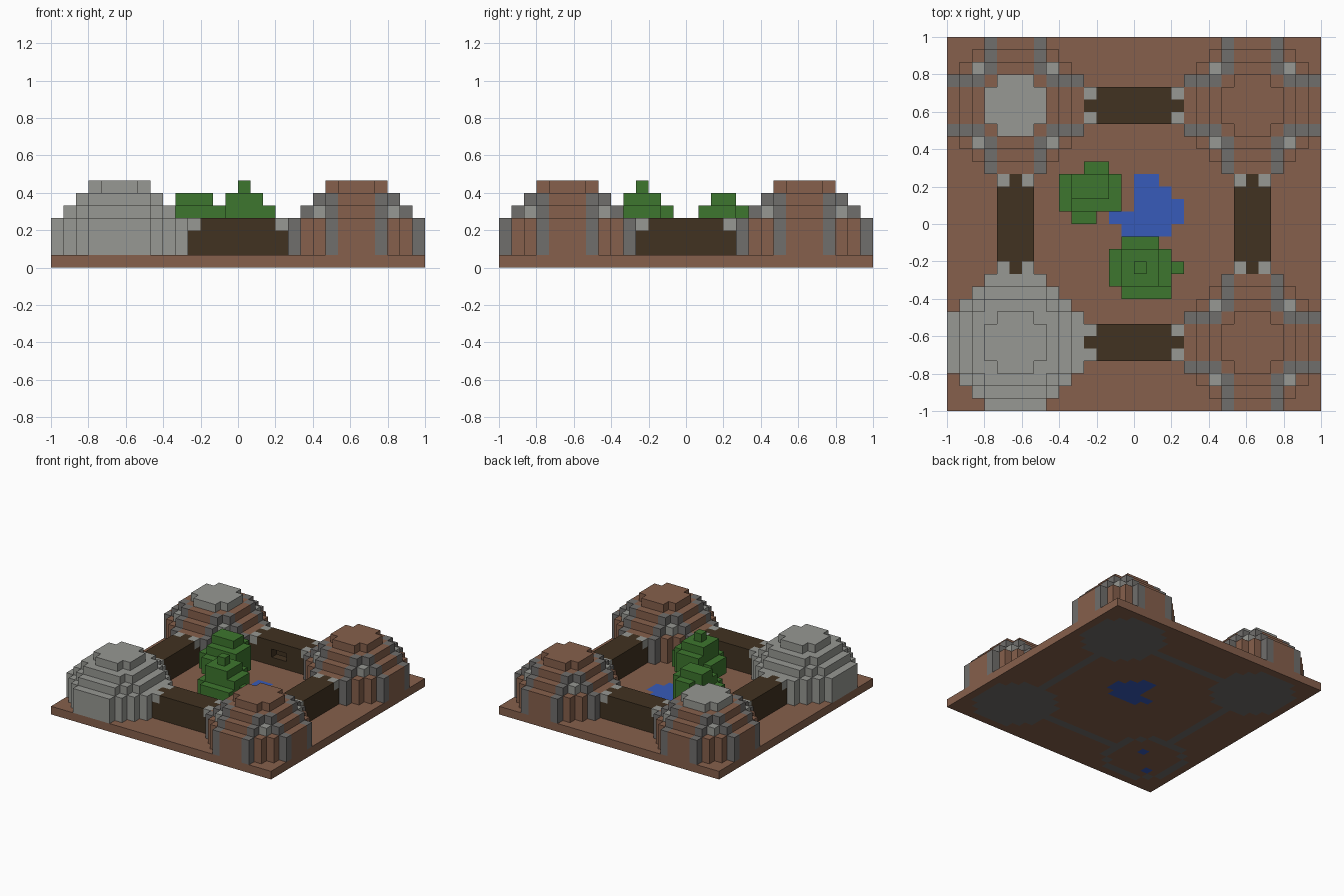
import bpy
import bmesh
from mathutils import Vector

cube = bpy.data.objects.get("Cube")
if cube:
    bpy.data.objects.remove(cube, do_unlink=True)

N = 30             # blocks along each side
U = 2 / N          # block size


def material(name, rgb):
    lin = [((c / 255 + 0.055) / 1.055) ** 2.4 for c in rgb] + [1]
    m = bpy.data.materials.new(name)
    m.use_nodes = True
    m.diffuse_color = lin
    m.node_tree.nodes["Principled BSDF"].inputs["Base Color"].default_value = lin
    return m


SOIL = material("brown soil", (134, 96, 76))
PALE = material("pale stone", (151, 152, 147))
STONE = material("grey stone", (112, 110, 108))
WOOD = material("dark wood", (65, 50, 33))
LEAF = material("green leaves", (61, 118, 46))
WATER = material("blue water", (55, 91, 186))


def build_blocks(name, cells):
    """Make one mesh from a {(x, y, z): material} map, with outer faces only."""
    bm = bmesh.new()
    corners, mats = {}, []

    def corner(p):
        key = tuple(round(c) for c in p)
        if key not in corners:
            corners[key] = bm.verts.new(((key[0] - N / 2) * U, (key[1] - N / 2) * U, key[2] * U))
        return corners[key]

    for cell, mat in cells.items():
        if mat not in mats:
            mats.append(mat)
        centre = Vector(cell) + Vector((0.5, 0.5, 0.5))
        for axis in range(3):
            for sign in (-1, 1):
                n = Vector((0, 0, 0))
                n[axis] = sign
                if tuple(round(c) for c in Vector(cell) + n) in cells:
                    continue
                a = Vector((0, 0, 0))
                a[(axis + 1) % 3] = 0.5
                b = n.cross(a)
                mid = centre + n / 2
                face = bm.faces.new([corner(p) for p in (mid - a - b, mid + a - b, mid + a + b, mid - a + b)])
                face.material_index = mats.index(mat)
    mesh = bpy.data.meshes.new(name)
    bm.to_mesh(mesh)
    bm.free()
    for m in mats:
        mesh.materials.append(m)
    obj = bpy.data.objects.new(name, mesh)
    bpy.context.collection.objects.link(obj)
    return obj


def disc(r):
    """Block offsets of a filled round disc."""
    span = range(-r, r + 1)
    return [(i, j) for i in span for j in span if i * i + j * j <= r * r + r + 1]


def rows(spans):
    """Cells from {row: (first, last)}."""
    return {(x, y) for y, (a, b) in spans.items() for x in range(a, b + 1)}


LOW, HIGH = 5, 24   # dome and wall centre lines

# Ground slab with pond, dome floors and passage floors
ground = {(x, y, 0): SOIL for x in range(N) for y in range(N)}
for line in (LOW, HIGH):
    for k in range(LOW + 5, HIGH - 4):
        ground[(k, line, 0)] = ground[(line, k, 0)] = STONE
for cx in (LOW, HIGH):
    for cy in (LOW, HIGH):
        inner = disc(3) if cx == cy == LOW else []
        for i, j in disc(4):
            if (i, j) not in inner:
                ground[(cx + i, cy + j, 0)] = STONE
pond = rows({14: (14, 17), 15: (13, 18), 16: (15, 18), 17: (15, 17), 18: (15, 16)})
for x, y in pond | {(3, 3), (6, 6)}:
    ground[(x, y, 0)] = WATER
build_blocks("ground", ground)


# Corner domes
def dome(name, cx, cy, plain=False, pale_cap=False):
    cells = {}
    for z, r in zip(range(1, 7), (5, 5, 5, 4, 3, 2)):
        for i, j in disc(r):
            small, big = sorted((abs(i), abs(j)))
            mat = SOIL
            if plain or (pale_cap and z == 6) or (small == big == 3):
                mat = PALE
            elif small == 2 and big >= 3:
                mat = STONE
            cells[(cx + i, cy + j, z)] = mat
    build_blocks(name, cells)


dome("front_right_dome", LOW, LOW, plain=True)
dome("front_left_dome", HIGH, LOW)
dome("back_right_dome", LOW, HIGH, pale_cap=True)
dome("back_left_dome", HIGH, HIGH)


# Hollow connecting walls with pale blocks at the upper end corners
def wall(name, line, along_x, window=()):
    cells = {}
    for k in range(11, 19):
        for side in (-1, 0, 1):
            for z in (1, 2, 3):
                if (side == 0 and z < 3) or (k, side, z) in window:
                    continue
                end = k in (11, 18) and side != 0 and z == 3
                pos = (k, line + side) if along_x else (line + side, k)
                cells[(*pos, z)] = PALE if end else WOOD
    build_blocks(name, cells)


wall("front_wall", LOW, True)
wall("back_wall", HIGH, True, window=[(14, -1, 2), (15, -1, 2)])
wall("right_wall", LOW, False)
wall("left_wall", HIGH, False)


# Leafy trees: a wide crown narrowing upwards on a trunk
def tree(name, crown, trunk, tiers):
    cells = {(*trunk, 1): WOOD}
    for z in (2, 3):
        cells.update({(x, y, z): LEAF for x, y in crown})
    for z, (x0, x1, y0, y1) in enumerate(tiers, 4):
        cells.update({(x, y, z): LEAF for x, y in crown
                      if x0 <= x <= x1 and y0 <= y <= y1})
    build_blocks(name, cells)


tree("back_tree", rows({15: (10, 11), 16: (9, 13), 17: (9, 13), 18: (9, 13), 19: (11, 12)}),
     (11, 17), [(10, 13, 16, 19), (10, 12, 17, 18)])
tree("front_tree", rows({9: (14, 17), 10: (13, 17), 11: (13, 18), 12: (13, 17), 13: (14, 16)}),
     (15, 11), [(14, 17, 10, 13), (14, 16, 10, 12), (15, 15, 11, 11)])
